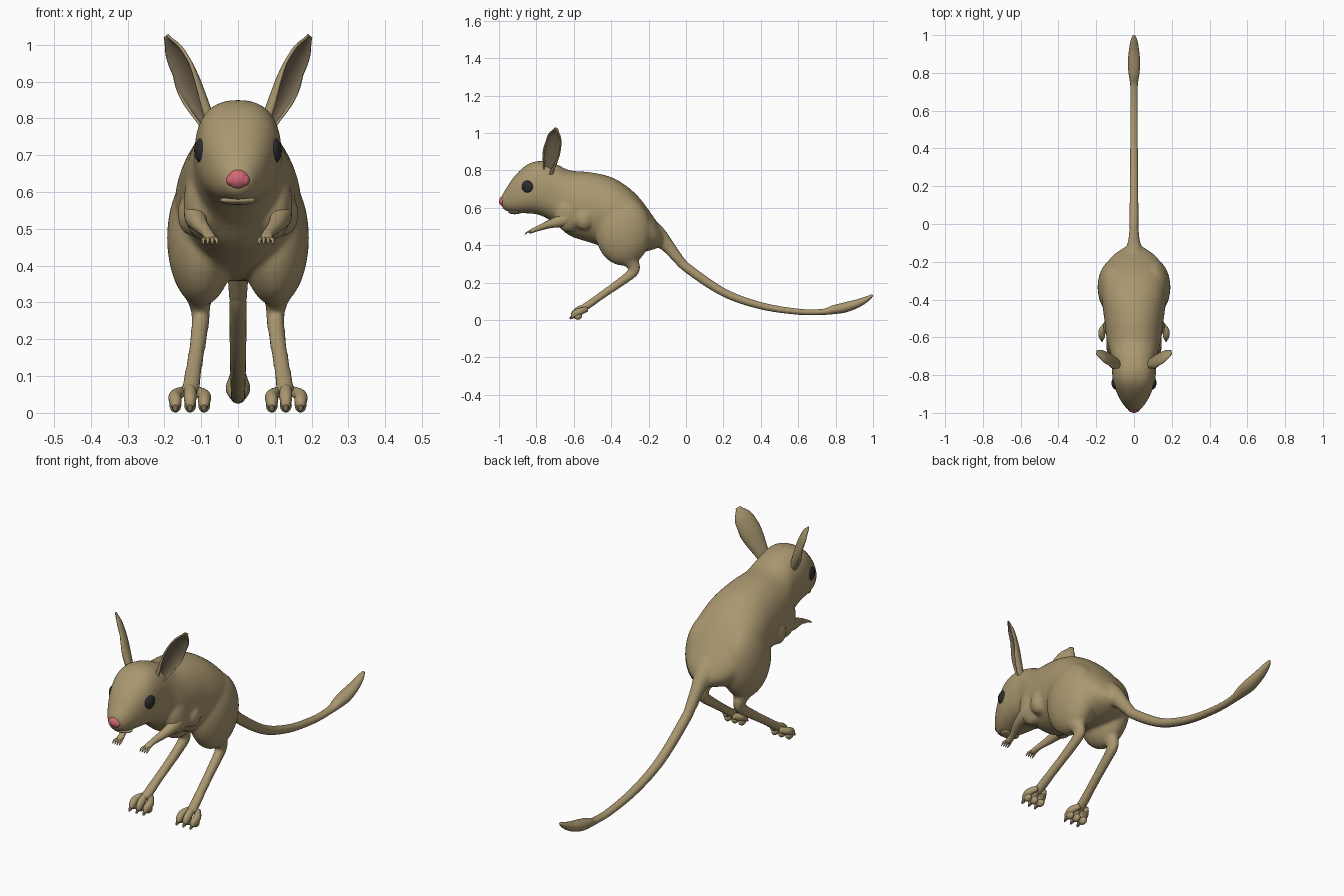
import bpy, bmesh, math
from mathutils import Vector

if "Cube" in bpy.data.objects:
    bpy.data.objects.remove(bpy.data.objects["Cube"])


def material(name, rgb):
    m = bpy.data.materials.new(name)
    m.diffuse_color = (*rgb, 1)
    m.use_nodes = True
    m.node_tree.nodes["Principled BSDF"].inputs["Base Color"].default_value = m.diffuse_color
    return m


FUR = material("sandy_fur", (0.40, 0.31, 0.16))
EYE = material("dark_eye", (0.025, 0.025, 0.028))
PINK = material("pink_nose", (0.65, 0.14, 0.18))
BROWN = material("inner_ear_brown", (0.17, 0.13, 0.08))


def finish(name, bm, mat):
    bmesh.ops.recalc_face_normals(bm, faces=bm.faces[:])
    for f in bm.faces:
        f.smooth = True
    me = bpy.data.meshes.new(name)
    bm.to_mesh(me)
    bm.free()
    me.materials.append(mat)
    ob = bpy.data.objects.new(name, me)
    bpy.context.collection.objects.link(ob)
    return ob


def spline(rows, sub=6):
    """Catmull-Rom interpolation of rows of numbers."""
    out = []
    last = len(rows) - 1
    for i in range(last):
        p = [rows[max(0, min(last, i + k))] for k in (-1, 0, 1, 2)]
        for s in range(sub):
            t = s / sub
            out.append([0.5 * (2 * b + (c - a) * t + (2*a - 5*b + 4*c - d) * t * t
                               + (3*b - a - 3*c + d) * t ** 3)
                        for a, b, c, d in zip(*p)])
    return out + [list(rows[-1])]


def tube(name, rows, side=1, upright=False, segs=24, mat=FUR, sub=6):
    """Loft rows of (x, y, z, half width, half depth[, squareness]) along a smooth path."""
    pts = spline([(*r, 1)[:6] for r in rows], sub)
    bm = bmesh.new()
    pos = [Vector((r[0] * side, r[1], r[2])) for r in pts]
    rings = []
    for i, r in enumerate(pts):
        t = (pos[min(i + 1, len(pos) - 1)] - pos[max(i - 1, 0)]).normalized()
        if upright:
            t = Vector((0, 1, 0))
        u = Vector((1, 0, 0))
        u = (u - t * u.dot(t)).normalized()
        v = t.cross(u)
        ring = []
        for k in range(segs):
            a = 2 * math.pi * (k + 0.5) / segs
            c, s = [math.copysign(abs(q) ** r[5], q) for q in (math.cos(a), math.sin(a))]
            ring.append(bm.verts.new(pos[i] + u * max(r[3], 0.002) * c
                                     + v * max(r[4], 0.002) * s))
        rings.append(ring)
    for a, b in zip(rings, rings[1:]):
        for k in range(segs):
            j = (k + 1) % segs
            bm.faces.new((a[k], a[j], b[j], b[k]))
    bm.faces.new(rings[0])
    bm.faces.new(rings[-1])
    return finish(name, bm, mat)


def ball(name, centre, radii, mat=FUR):
    bm = bmesh.new()
    bmesh.ops.create_uvsphere(bm, u_segments=28, v_segments=18, radius=1)
    for v in bm.verts:
        v.co = Vector([c + r * q for c, r, q in zip(centre, radii, v.co)])
    return finish(name, bm, mat)


# Torso and head: (y, top, bottom, half width, squareness)
profile = [(-0.988, .66, .61, .024, 1), (-0.97, .69, .588, .046, .95),
           (-0.92, .765, .572, .079, .88), (-0.85, .83, .57, .107, .82),
           (-0.78, .85, .56, .117, .82), (-0.70, .835, .515, .122, .88),
           (-0.62, .800, .45, .143, .95), (-0.5, .788, .41, .158, .95),
           (-0.38, .755, .370, .172, .95), (-0.27, .675, .358, .168, .95),
           (-0.18, .56, .375, .125, 1), (-0.125, .47, .40, .055, 1)]
parts = [tube("body", [(0, y, (a + b) / 2, w, (a - b) / 2, p) for y, a, b, w, p in profile],
              upright=True, segs=48)]
# Tail root
parts.append(tube("tail_root", [(0, -.24, .50, .09, .08), (0, -.16, .455, .055, .055),
                                (0, -.10, .398, .034, .038), (0, -.04, .325, .026, .029),
                                (0, 0, .283, .022, .024)]))

# Haunches, long hind legs and shoulders are blended into the body
for s in (-1, 1):
    parts.append(ball("haunch", (0.1 * s, -0.335, 0.475), (0.093, 0.15, 0.185)))
    parts.append(tube("leg", [(.105, -.335, .44, .085, .11), (.108, -.325, .37, .068, .078),
                              (.105, -.295, .315, .037, .044), (.102, -.277, .28, .027, .033),
                              (.102, -.288, .25, .025, .028), (.108, -.36, .195, .023, .024),
                              (.118, -.45, .132, .023, .021), (.127, -.53, .075, .025, .021),
                              (.128, -.565, .055, .023, .02)], s))
    parts.append(ball("shoulder", (0.098 * s, -0.63, 0.57), (0.05, 0.075, 0.10)))
    parts.append(ball("elbow", (0.125 * s, -0.545, 0.54), (0.04, 0.05, 0.06)))
bpy.ops.object.select_all(action='DESELECT')
for p in parts:
    p.select_set(True)
bpy.context.view_layer.objects.active = parts[0]
bpy.ops.object.join()
body = parts[0]
rm = body.modifiers.new("blend", 'REMESH')
rm.mode = 'VOXEL'
rm.voxel_size = 0.008
rm.use_smooth_shade = True
sm = body.modifiers.new("soften", 'SMOOTH')
sm.factor = 0.5
sm.iterations = 12

# Tail with flattened tuft
tube("tail", [(0, -.06, .348, .02, .022), (0, 0, .283, .023, .025),
              (0, .2, .148, .022, .022), (0, .4, .076, .02, .019), (0, .6, .044, .019, .016),
              (0, .73, .043, .02, .016), (0, .79, .055, .028, .024), (0, .85, .067, .033, .027),
              (0, .92, .089, .027, .022), (0, .975, .117, .017, .013), (0, .998, .134, .006, .005)])


# Cupped ears opening outwards, with a darker inside
def ear(s):
    base, tip = Vector((.076, -.735, .785)), Vector((.196, -.692, 1.025))
    axis = (tip - base).normalized()
    n = Vector((.86, -.5, 0))
    n = (n - axis * n.dot(axis)).normalized()
    w = axis.cross(n)
    widths = spline([(.030,), (.038,), (.047,), (.053,), (.052,), (.042,), (.012,)], 4)
    bm = bmesh.new()
    grid = []
    for i, (hw,) in enumerate(widths):
        t = i / (len(widths) - 1)
        c = base.lerp(tip, t) + n * hw * 0.2
        span = math.radians(150 - 75 * min(1, t * 1.6))
        row = []
        for k in range(17):
            a = span * (k / 8 - 1)
            p = c + w * hw * math.sin(a) - n * hw * 0.6 * math.cos(a)
            row.append(bm.verts.new((p.x * s, p.y, p.z)))
        grid.append(row)
    for a, b in zip(grid, grid[1:]):
        for k in range(16):
            bm.faces.new((a[k], a[k + 1], b[k + 1], b[k]))
    ob = finish("ear", bm, FUR)
    me = ob.data
    out = Vector((n.x * s, n.y, n.z))
    if me.polygons[16 * 16 + 8].normal.dot(out) > 0:
        me.flip_normals()
    me.materials.append(BROWN)
    so = ob.modifiers.new("thickness", 'SOLIDIFY')
    so.thickness = 0.007
    so.offset = -1
    so.material_offset = 1


for s in (-1, 1):
    ear(s)
    ball("eye", (.093 * s, -.842, .712), (.026, .036, .037), EYE)

    # Three toes with claws
    for x, lift in ((.092, 0), (.13, .012), (.17, 0)):
        m = (x + .13) / 2
        tube("toe", [(m, -.53, .058 + lift, .012, .014), (x, -.565, .046 + lift, .017, .019),
                     (x, -.592, .032 + lift / 2, .017, .019), (x, -.606, .02, .012, .012),
                     (x, -.612, .014, .006, .006)], s, segs=14)
        ball("toe_pad", (x * s, -.578, .021), (.016, .022, .02))
        tube("claw", [(x, -.598, .022, .009, .009), (x, -.612, .014, .008, .009),
                      (x, -.622, .005, .003, .003)], s, segs=10, mat=BROWN)

    # Short arm and paw with four fingers
    tube("arm", [(.108, -.60, .57, .035, .045), (.115, -.655, .535, .031, .036),
                 (.104, -.73, .512, .022, .022), (.083, -.795, .488, .015, .014),
                 (.077, -.825, .475, .017, .011), (.075, -.838, .470, .011, .008)], s, segs=18)
    for k in range(4):
        x = .058 + .012 * k
        tube("finger", [(.076 + (x - .076) * .6, -.825, .475, .005, .005),
                        (x, -.846, .47, .005, .005), (x, -.862, .458, .002, .002)],
             s, segs=8, sub=3)

# Nose with two nostril lobes, and lower lip
ball("nose", (0, -.974, .635), (.030, .026, .028), PINK)
for s in (-1, 1):
    ball("nostril_lobe", (.017 * s, -.978, .632), (.015, .017, .017), PINK)
ball("lower_lip", (0, -.915, .577), (.05, .035, .012))
